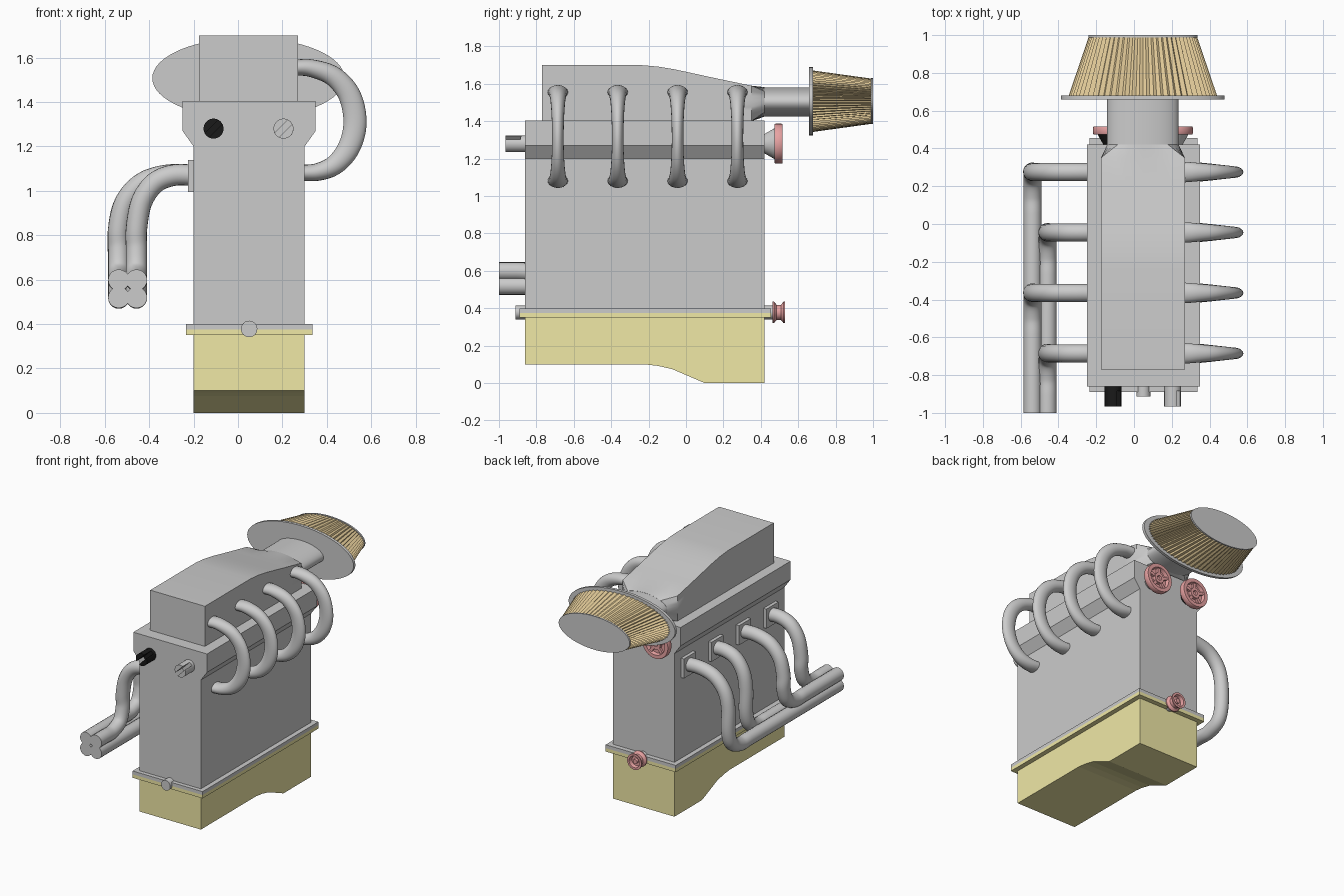
import bpy, bmesh
from math import sin, cos, pi, radians
from mathutils import Vector

if "Cube" in bpy.data.objects:
    bpy.data.objects.remove(bpy.data.objects["Cube"])


def material(name, rgb):
    m = bpy.data.materials.new(name)
    m.diffuse_color = (*rgb, 1)
    m.use_nodes = True
    m.node_tree.nodes["Principled BSDF"].inputs["Base Color"].default_value = m.diffuse_color
    return m


YELLOW = material("pan_yellow", (0.87, 0.81, 0.38))
RED = material("pulley_red", (0.80, 0.36, 0.36))
TAN = material("filter_tan", (0.82, 0.64, 0.34))
BLACK = material("shaft_black", (0.01, 0.01, 0.01))


def loft(name, rings, mat=None, smooth=True):
    """Skin a list of equal-length point rings and cap both ends."""
    bm = bmesh.new()
    rows = [[bm.verts.new(p) for p in ring] for ring in rings]
    n = len(rows[0])
    for a, b in zip(rows, rows[1:]):
        for i in range(n):
            bm.faces.new((a[i], a[(i + 1) % n], b[(i + 1) % n], b[i]))
    bm.faces.new(rows[0])
    bm.faces.new(rows[-1])
    bmesh.ops.recalc_face_normals(bm, faces=bm.faces)
    me = bpy.data.meshes.new(name)
    bm.to_mesh(me)
    bm.free()
    ob = bpy.data.objects.new(name, me)
    bpy.context.collection.objects.link(ob)
    if mat:
        me.materials.append(mat)
    if smooth:
        bpy.ops.object.select_all(action='DESELECT')
        ob.select_set(True)
        bpy.context.view_layer.objects.active = ob
        bpy.ops.object.shade_smooth_by_angle(angle=radians(35))
    return ob


def box(name, x0, x1, y0, y1, z0, z1, mat=None):
    return loft(name, [[(x0, y0, z), (x1, y0, z), (x1, y1, z), (x0, y1, z)]
                       for z in (z0, z1)], mat, False)


def ellipse(x, y, z, a, b, n=32):
    return [(x + a * cos(2 * pi * i / n), y, z + b * sin(2 * pi * i / n)) for i in range(n)]


def lathe(name, x, z, profile, mat=None):
    """Revolve (radius, y) pairs about an axis along y."""
    return loft(name, [ellipse(x, y, z, r, r) for r, y in profile], mat)


def spline(pts, steps=6):
    p = [Vector(q) for q in pts]
    p = [2 * p[0] - p[1]] + p + [2 * p[-1] - p[-2]]
    out = []
    for a, b, c, d in zip(p, p[1:], p[2:], p[3:]):
        for k in range(steps):
            t = k / steps
            out.append(0.5 * (2 * b + (c - a) * t + (2 * a - 5 * b + 4 * c - d) * t * t
                              + (3 * b - a - 3 * c + d) * t ** 3))
    return out + [p[-2]]


def tube(name, path, radius, n=20):
    """Sweep an ellipse along a path; radius(t) gives (along y at start, across)."""
    u, rings, last = Vector((0, 1, 0)), [], len(path) - 1
    for i, c in enumerate(path):
        t = (path[min(i + 1, last)] - path[max(i - 1, 0)]).normalized()
        u = (u - t * u.dot(t)).normalized()
        v = t.cross(u)
        ra, rb = radius(i / last)
        rings.append([c + u * ra * cos(2 * pi * k / n) + v * rb * sin(2 * pi * k / n)
                      for k in range(n)])
    return loft(name, rings)


# Block, flanges and sump
box("engine_block", -.20, .30, -.86, .42, .40, .96)
box("block_flange", -.235, .335, -.89, .455, .375, .40)
box("pan_flange", -.235, .335, -.89, .455, .35, .375, YELLOW)
pan = [(-.86, .35), (-.86, .10), (-.22, .10), (-.15, .092), (-.075, .075),
       (.10, 0), (.42, 0), (.42, .35)]
loft("oil_pan", [[(x, y, z) for y, z in pan] for x in (-.20, .30)], YELLOW, False)

# Cylinder head with flared upper part
head = [(-.20, .96), (.30, .96), (.30, 1.20), (.35, 1.27), (.35, 1.405),
        (-.25, 1.405), (-.25, 1.27), (-.20, 1.20)]
loft("cylinder_head", [[(x, y, z) for x, z in head] for y in (-.86, .42)], None, False)


# Intake plenum: boxy body falling away to the back, then blending into an oval duct
def oblong(y, x0, x1, z0, z1, square):
    pts = []
    for i in range(32):
        c, s = cos(2 * pi * i / 32), sin(2 * pi * i / 32)
        m = max(abs(c), abs(s)) if square else 1
        pts.append(((x0 + x1) / 2 + (x1 - x0) / 2 * c / m, y,
                    (z0 + z1) / 2 + (z1 - z0) / 2 * s / m))
    return pts


tops = [(-.77, 1.70), (-.24, 1.70), (-.15, 1.692), (-.06, 1.677), (.02, 1.66),
        (.12, 1.638), (.22, 1.617), (.35, 1.59)]
loft("intake_plenum", [oblong(y, -.175, .27, 1.40, z, True) for y, z in tops]
     + [oblong(.42, -.142, .236, 1.425, 1.582, False)])
loft("intake_duct", [ellipse(.047, y, 1.503, .189, .078, 48) for y in (.40, .665)])

# Conical air filter with pleats between two oval plates
loft("filter_flange", [ellipse(.047, y, 1.507, .433, .182, 64) for y in (.658, .679)])


def pleats(y, a, b, n=128):
    return [(.047 + a * f * cos(2 * pi * i / n), y, 1.507 + b * f * sin(2 * pi * i / n))
            for i in range(n) for f in [1 if i % 2 else .95]]


loft("filter_element", [pleats(.675, .395, .165), pleats(.992, .287, .121)], TAN, False)
loft("filter_end_cap", [ellipse(.047, y, 1.507, .289, .123, 64) for y in (.988, 1.0)])

# Runners: four per side
PORTS = [.275, -.045, -.365, -.685]
loop = [(.25, 1.555), (.33, 1.552), (.43, 1.515), (.502, 1.43), (.527, 1.31),
        (.502, 1.20), (.44, 1.12), (.36, 1.085), (.27, 1.08)]


def intake_radius(t):
    k = sin(pi * t) ** 1.5
    return .055 - .024 * k, .036 + .016 * k


for i, y in enumerate(PORTS):
    tube(f"intake_runner_{i + 1}", spline([(x, y, z) for x, z in loop]), intake_radius)
    box(f"exhaust_port_plate_{i + 1}", -.225, -.195, y - .07, y + .07, .995, 1.138)
    x, z = (-.537, -.457)[i % 2], (.52, .598)[i // 2]
    w = x + .20
    pts = [(-.19, y, 1.07), (-.20 + w * .35, y, 1.07), (-.20 + w * .68, y, 1.035),
           (-.20 + w * .91, y, .95), (x, y, .83), (x, y, z + .14),
           (x, y - .037, z + .042), (x, y - .13, z), (x, y - .22, z)]
    tube(f"exhaust_runner_{i + 1}", spline(pts) + [Vector((x, -1.0, z))],
         lambda t: (.048, .048))

# Camshafts with slotted front ends and rear pulleys
for side, x, mat in (("left", -.11, BLACK), ("right", .205, None)):
    lathe(f"{side}_camshaft", x, 1.28,
          [(.045, -.885), (.045, .40), (.052, .42), (.085, .478)], mat)
    for k in range(2):
        arc = [(.045 * cos(a), .045 * sin(a))
               for a in [pi * k + pi / 4 + .3 + (pi - .6) * j / 12 for j in range(13)]]
        loft(f"{side}_camshaft_prong_{k + 1}",
             [[(x + p, y, 1.28 + q) for p, q in arc] for y in (-.965, -.88)], mat)
    lathe(f"{side}_cam_pulley", x, 1.28,
          [(.085, .474), (.104, .474), (.107, .480), (.107, .510), (.104, .516),
           (.078, .516), (.072, .490), (.040, .490), (.038, .512), (.018, .512),
           (.016, .498)], RED)
    for k in range(5):
        a = 2 * pi * k / 5 + pi / 2
        d, s = Vector((cos(a), 0, sin(a))), Vector((-sin(a), 0, cos(a))) * .011
        c = Vector((x, 0, 1.28))
        loft(f"{side}_cam_pulley_spoke_{k + 1}",
             [[c + d * .03 - s + Vector((0, y, 0)), c + d * .08 - s + Vector((0, y, 0)),
               c + d * .08 + s + Vector((0, y, 0)), c + d * .03 + s + Vector((0, y, 0))]
              for y in (.485, .507)], RED, False)

# Crankshaft and its spool-shaped pulley
lathe("crankshaft", .05, .378, [(.037, -.912), (.037, .47)])
lathe("crank_pulley", .05, .378,
      [(.045, .462), (.058, .462), (.058, .470), (.040, .485), (.040, .507), (.058, .522),
       (.058, .530), (.042, .530), (.036, .505), (.018, .505), (.016, .522)], RED)
